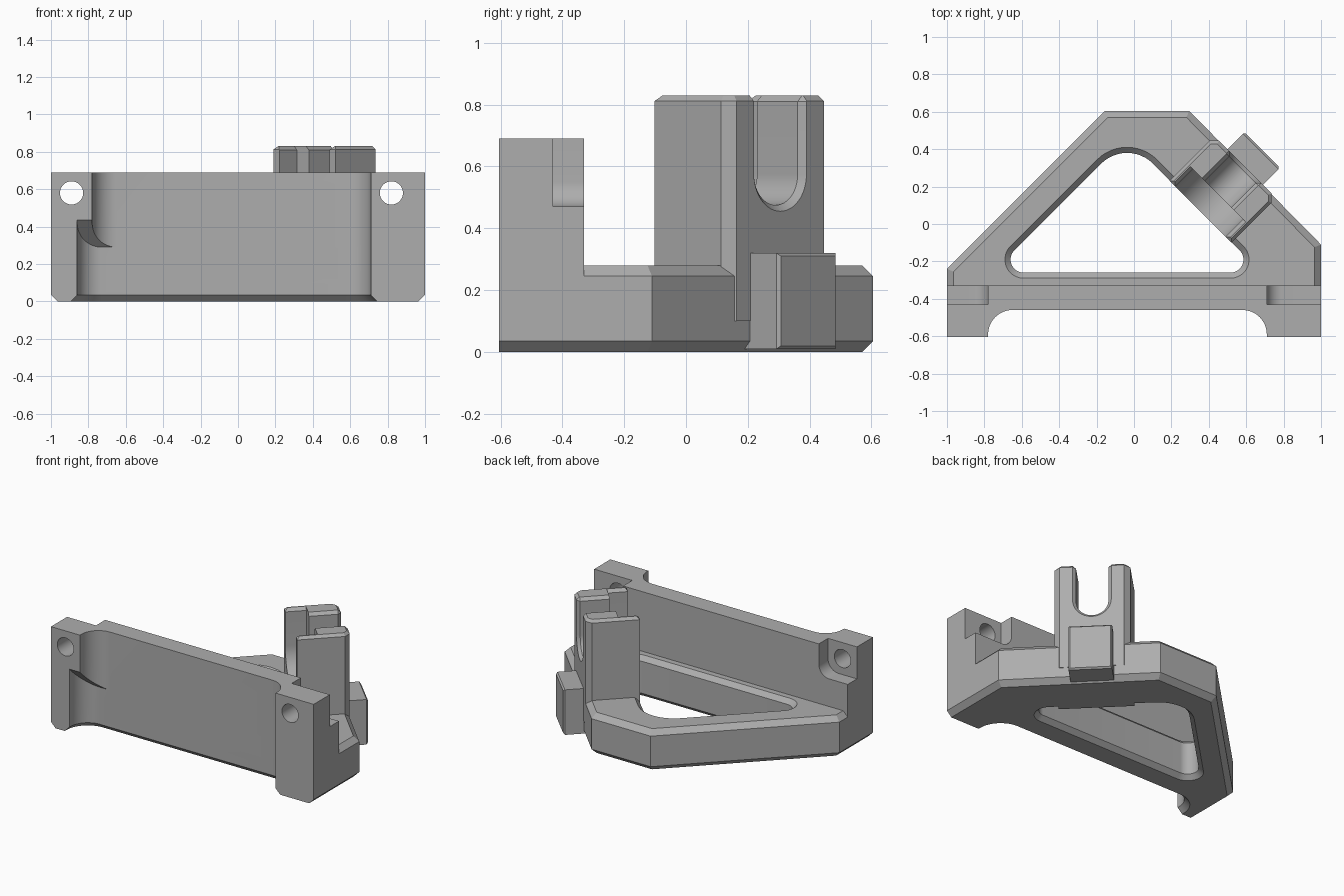
import bpy, bmesh
from math import sin, cos, radians, sqrt
from mathutils import Matrix, Vector

cube = bpy.data.objects.get("Cube")
if cube:
    bpy.data.objects.remove(cube)

grey = bpy.data.materials.new("plain_grey")
grey.use_nodes = True
grey.diffuse_color = (0.42, 0.42, 0.42, 1)
grey.node_tree.nodes["Principled BSDF"].inputs["Base Color"].default_value = grey.diffuse_color

S = sqrt(0.5)
IDENT = Matrix.Identity(3)
# Columns: where the local x, y and z of a part point
ALONG_Y = Matrix(((1, 0, 0), (0, 0, 1), (0, 1, 0)))
FORK_UP = Matrix(((S, S, 0), (-S, S, 0), (0, 0, 1)))
FORK_OUT = Matrix(((S, 0, S), (-S, 0, S), (0, 1, 0)))


def ring(arcs, grow=0):
    """Outline from arcs (cx, cy, radius, start, end), widened by grow."""
    pts = []
    for cx, cy, r, a0, a1 in arcs:
        n = 1 if a0 == a1 else max(6, int(abs(a1 - a0) / 7.5))
        for i in range(n + (a0 != a1)):
            a = radians(a0 + (a1 - a0) * i / n)
            pts.append((cx + (r + grow) * cos(a), cy + (r + grow) * sin(a)))
    return pts


def solid(name, layers, axes=IDENT, bevel=0, rule=None):
    """Loft matching outlines [(height, points)], then chamfer edges picked by rule."""
    bm = bmesh.new()
    rows = [[bm.verts.new((x, y, h)) for x, y in pts] for h, pts in layers]
    n = len(rows[0])
    for low, high in zip(rows, rows[1:]):
        for i in range(n):
            j = (i + 1) % n
            bm.faces.new((low[i], low[j], high[j], high[i]))
    bm.faces.new(rows[0][::-1])
    bm.faces.new(rows[-1])
    if bevel:
        picked = [e for e in bm.edges if rule(e.verts[0].co, e.verts[1].co)]
        bmesh.ops.bevel(bm, geom=picked, offset=bevel, segments=1, affect='EDGES')
    for v in bm.verts:
        v.co = axes @ v.co
    bmesh.ops.recalc_face_normals(bm, faces=bm.faces)
    mesh = bpy.data.meshes.new(name)
    bm.to_mesh(mesh)
    bm.free()
    mesh.materials.append(grey)
    ob = bpy.data.objects.new(name, mesh)
    bpy.context.collection.objects.link(ob)
    return ob


def prism(name, pts, low, high, axes=IDENT, bevel=0, rule=None):
    return solid(name, [(low, pts), (high, pts)], axes, bevel, rule)


def box(x0, x1, y0, y1):
    return [(x0, y0), (x1, y0), (x1, y1), (x0, y1)]


def combine(target, tool, operation):
    """Apply a boolean and discard the tool."""
    mod = target.modifiers.new("combine", 'BOOLEAN')
    mod.operation, mod.object, mod.solver = operation, tool, 'EXACT'
    bpy.context.view_layer.objects.active = target
    bpy.ops.object.modifier_apply(modifier=mod.name)
    bpy.data.objects.remove(tool)


def flat(a, b):
    return abs(a.z - b.z) < 1e-4


# Upright front wall, chamfered along the bottom of both ends
body = prism("angle_bracket", box(-1, 1, -0.605, -0.33), 0, 0.69, bevel=0.035,
             rule=lambda a, b: flat(a, b) and a.z < 0.01 and abs(a.x - b.x) < 0.01)

# Front recess with filleted ends, wider on one side near the bottom
def recess(left, grow=0):
    return ring([(left + 0.13, -0.59, 0.13, 180, 90), (0.58, -0.59, 0.13, 90, 0),
                 (0.58, -0.8, 0.13, 0, 0), (left + 0.13, -0.8, 0.13, 180, 180)], grow)

combine(body, prism("recess_cutter", recess(-0.78), 0.1, 0.8), 'DIFFERENCE')
low_cut = solid("lower_recess_cutter", [(-0.01, recess(-0.86, 0.045)),
                                        (0.035, recess(-0.86)), (0.43, recess(-0.86))])
for v in low_cut.data.vertices:
    if v.co.z > 0.4:
        v.co.z = 0.43 - (v.co.y + 0.6)
combine(body, low_cut, 'DIFFERENCE')

# Rear corner pockets and screw holes
for side, inner, hole_x in ((-1, 0.78, -0.89), (1, 0.71, 0.82)):
    pts = ring([(inner + 0.08, 0.55, 0.08, 180, 270)]) + [(1.1, 0.47), (1.1, 0.8), (inner, 0.8)]
    pts = [(side * x, z) for x, z in pts]
    combine(body, prism("pocket_cutter", pts, -0.43, -0.3, ALONG_Y), 'DIFFERENCE')
    bore = ring([(hole_x, 0.58, 0.062, 0, 352.5)])
    combine(body, prism("screw_cutter", bore, -0.7, -0.3, ALONG_Y), 'DIFFERENCE')

# Low triangular frame behind the wall
outline = [(-1, -0.42), (1, -0.42), (1, -0.11), (0.295, 0.605), (-0.155, 0.605), (-1, -0.24)]
frame = prism("frame", outline, 0, 0.28, bevel=0.035,
              rule=lambda a, b: flat(a, b) and max(a.y, b.y) > -0.4)
combine(body, frame, 'UNION')

# Rounded triangular opening, chamfered above and below
opening = [(-0.59, -0.19, 0.1, 135, 270), (0.515, -0.19, 0.1, 270, 405),
           (-0.037, 0.183, 0.227, 45, 135)]
layers = [(-0.01, 0.01), (0.03, -0.03), (0.25, -0.03), (0.29, 0.01)]
combine(body, solid("opening_cutter", [(z, ring(opening, g)) for z, g in layers]), 'DIFFERENCE')

# Fork standing square to the slanted edge
MID, HALF, INNER, OUTER, C = 0.205, 0.235, 0.297, 0.636, 0.035
t0, t1 = MID - HALF, MID + HALF
fork = prism("fork", [(t0, INNER), (t1, INNER), (t1, OUTER - C), (t1 - C, OUTER),
                      (t0 + C, OUTER), (t0, OUTER - C)], 0.1, 0.83, FORK_UP, 0.018,
             lambda a, b: flat(a, b) and a.z > 0.8)

def slot(r, grow=0):
    return ring([(MID, 0.575, r, 180, 360), (MID, 0.81, r, 0, 0), (MID, 0.85, r + 0.04, 0, 0),
                 (MID, 0.85, r + 0.04, 180, 180), (MID, 0.81, r, 180, 180)], grow)

combine(fork, solid("slot_cutter", [(0.4, slot(0.1)), (OUTER - 0.02, slot(0.1)),
                                    (OUTER + 0.01, slot(0.1, 0.03))], FORK_OUT), 'DIFFERENCE')
combine(fork, prism("wide_slot_cutter", slot(0.19), 0.2, 0.43, FORK_OUT), 'DIFFERENCE')
combine(body, fork, 'UNION')

# Fork foot reaching into the opening, and the outer tab
combine(body, prism("fork_foot", box(t0, t1, INNER, 0.45), 0, 0.2, FORK_UP), 'UNION')
tab = prism("tab", box(MID - 0.135, MID + 0.135, 0.5, 0.764), 0.01, 0.32, FORK_UP, 0.01,
            lambda a, b: min(a.y, b.y) > 0.7)
combine(body, tab, 'UNION')

# Smooth the fillets, keep the chamfers crisp
bpy.ops.object.select_all(action='DESELECT')
body.select_set(True)
bpy.context.view_layer.objects.active = body
bpy.ops.object.shade_smooth_by_angle(angle=radians(25))
